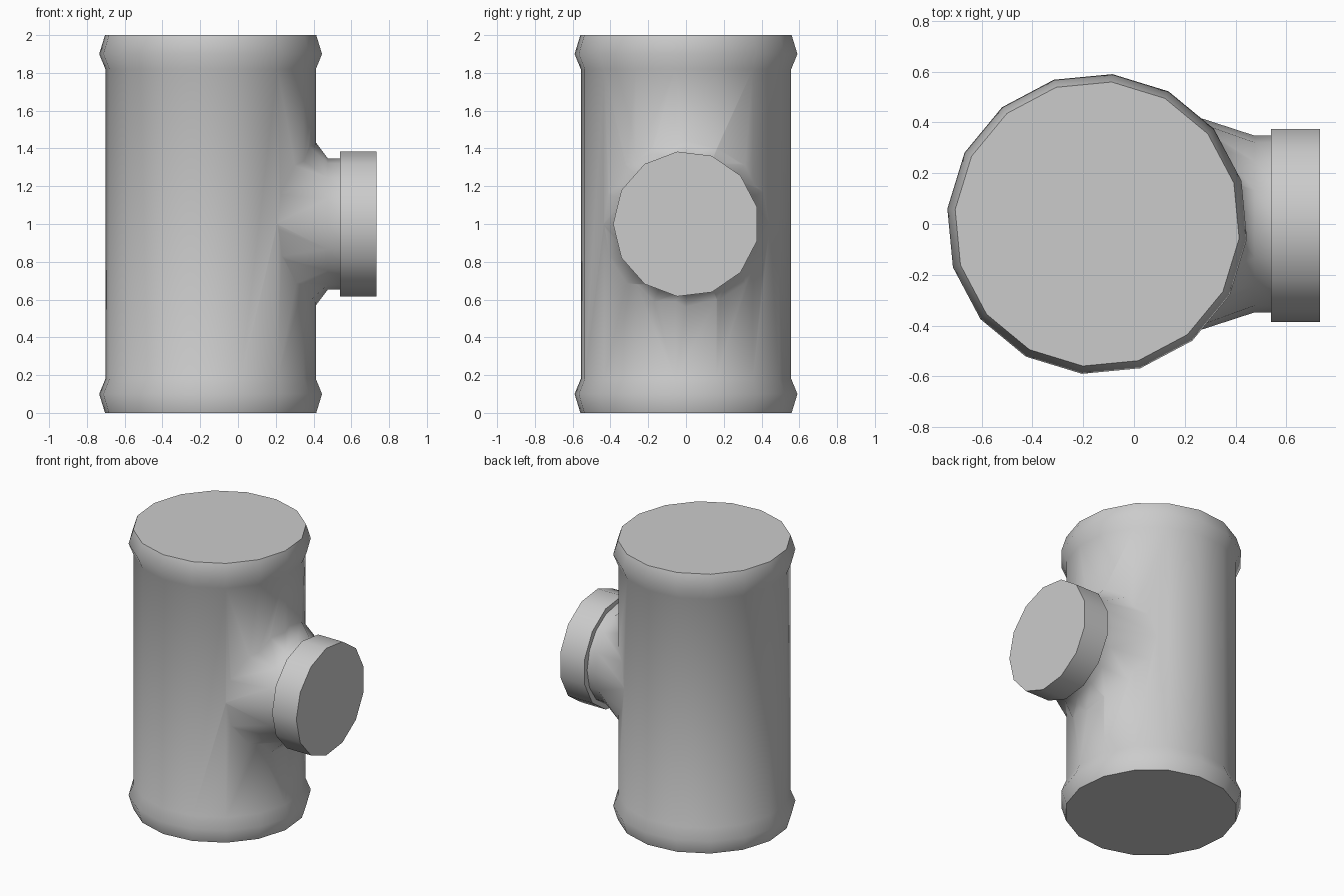
import bpy, bmesh
from math import sin, cos, pi, radians, sqrt

cube = bpy.data.objects.get("Cube")
if cube:
    bpy.data.objects.remove(cube)

AXIS_X = -0.145      # centre of the upright pipe
BRANCH_Z = 1.0       # height of the side branch

grey = bpy.data.materials.new("pipe_grey")
grey.use_nodes = True
grey.diffuse_color = (0.6, 0.6, 0.6, 1)
grey.node_tree.nodes["Principled BSDF"].inputs["Base Color"].default_value = (0.6, 0.6, 0.6, 1)


def loft(name, rings):
    """Closed solid through rings of points; a one-point ring is a tip."""
    bm = bmesh.new()
    loops = [[bm.verts.new(p) for p in ring] for ring in rings]
    for a, b in zip(loops, loops[1:]):
        n = max(len(a), len(b))
        for i in range(n):
            j = (i + 1) % n
            if len(a) == 1:
                bm.faces.new((a[0], b[j], b[i]))
            else:
                bm.faces.new((a[i], a[j], b[j], b[i]))
    for end in (loops[0], loops[-1]):
        if len(end) > 2:
            bm.faces.new(end)
    bmesh.ops.recalc_face_normals(bm, faces=bm.faces)
    mesh = bpy.data.meshes.new(name)
    bm.to_mesh(mesh)
    bm.free()
    mesh.materials.append(grey)
    obj = bpy.data.objects.new(name, mesh)
    bpy.context.collection.objects.link(obj)
    return obj


def smooth(obj, angle):
    bpy.ops.object.select_all(action="DESELECT")
    obj.select_set(True)
    bpy.context.view_layer.objects.active = obj
    bpy.ops.object.shade_smooth_by_angle(angle=radians(angle))


def upright_ring(r, z, n=16):
    turn = radians(-5.8)
    return [(AXIS_X + r * cos(turn + 2 * pi * i / n),
             r * sin(turn + 2 * pi * i / n), z) for i in range(n)]


def side_ring(r, x, n):
    """Ring around the branch; x may be a function of y."""
    pts = []
    for i in range(n):
        a = pi + 2 * pi * i / n
        y = r * cos(a)
        pts.append((x(y) if callable(x) else x, y, BRANCH_Z + r * sin(a)))
    return pts


# Upright pipe with a raised bead at each end
lower = [(0.562, 0), (0.593, 0.1), (0.56, 0.18)]
profile = lower + [(r, 2 - z) for r, z in reversed(lower)]
pipe = loft("main_pipe", [upright_ring(r, z) for r, z in profile])

# Flared neck whose root follows the pipe wall
root = lambda y: AXIS_X + sqrt(0.54 ** 2 - y * y)
neck = loft("branch_neck", [[(0, 0, BRANCH_Z)], side_ring(0.455, root, 16),
                            side_ring(0.348, 0.475, 16), side_ring(0.348, 0.56, 16)])

# Weld the neck into the pipe
weld = pipe.modifiers.new("weld", "BOOLEAN")
weld.operation = "UNION"
weld.solver = "EXACT"
weld.object = neck
bpy.context.view_layer.objects.active = pipe
bpy.ops.object.modifier_apply(modifier=weld.name)
bpy.data.objects.remove(neck)
smooth(pipe, 60)

# Flat-faced collar closing the branch
collar = loft("branch_collar", [side_ring(0.386, 0.54, 13), side_ring(0.386, 0.732, 13)])
smooth(collar, 40)
